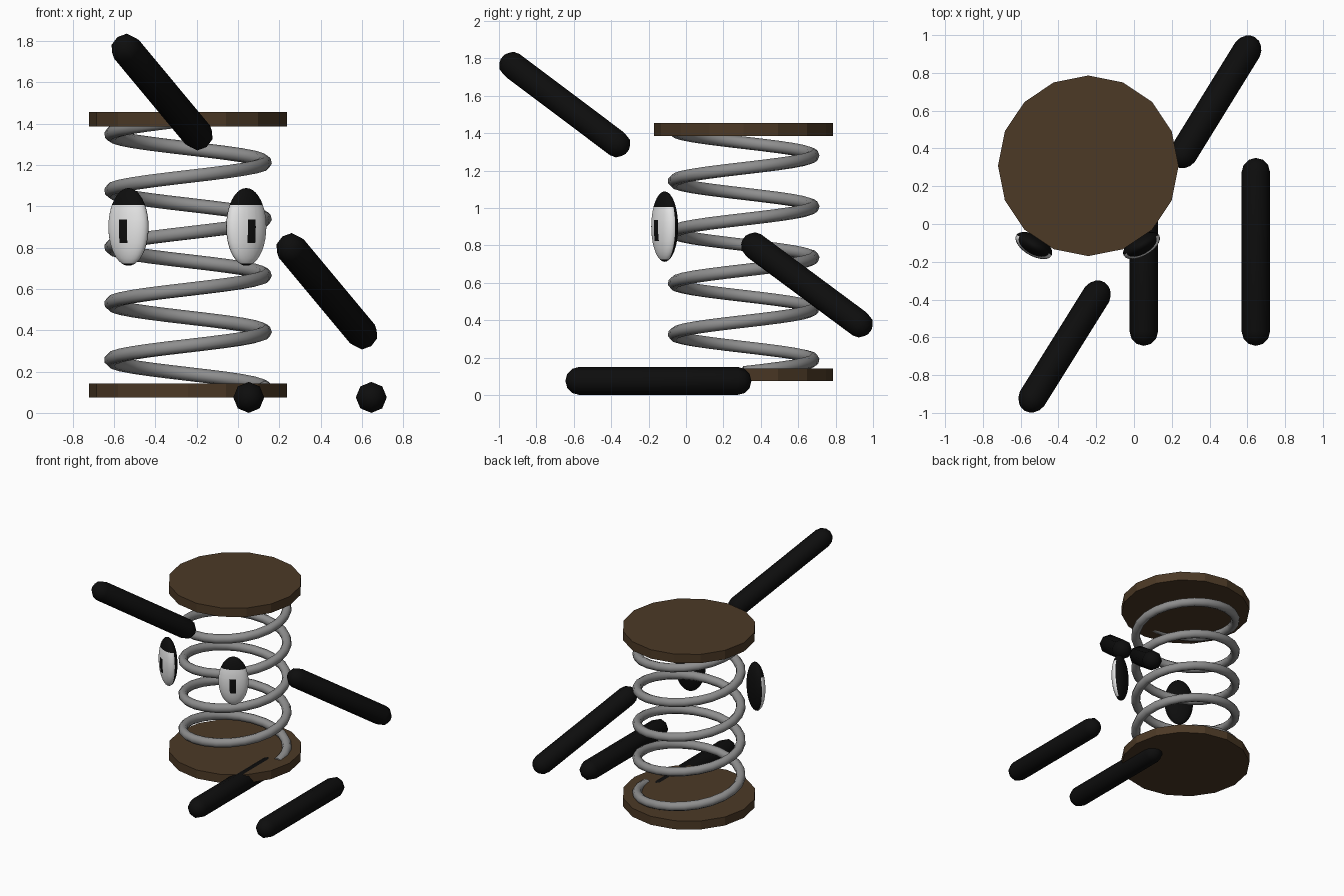
import bpy, bmesh, math
from mathutils import Vector, Matrix

if "Cube" in bpy.data.objects:
    bpy.data.objects.remove(bpy.data.objects["Cube"])


def material(name, rgb):
    m = bpy.data.materials.new(name)
    m.diffuse_color = (*rgb, 1)
    m.use_nodes = True
    m.node_tree.nodes["Principled BSDF"].inputs["Base Color"].default_value = m.diffuse_color
    return m


BROWN = material("brown wood", (0.072, 0.041, 0.019))
STEEL = material("grey steel", (0.27, 0.27, 0.27))
BLACK = material("black", (0.004, 0.004, 0.004))
WHITE = material("white", (0.80, 0.80, 0.80))

CX, CY = -0.242, 0.308      # axis of the spring body


def add_object(name, bm, mats, smooth=None):
    me = bpy.data.meshes.new(name)
    bm.to_mesh(me)
    bm.free()
    for m in mats:
        me.materials.append(m)
    ob = bpy.data.objects.new(name, me)
    bpy.context.collection.objects.link(ob)
    if smooth:
        bpy.ops.object.select_all(action='DESELECT')
        ob.select_set(True)
        bpy.context.view_layer.objects.active = ob
        bpy.ops.object.shade_smooth_by_angle(angle=math.radians(smooth))
    return ob


# End plates: sixteen-sided discs
def plate(name, z0, z1):
    bm = bmesh.new()
    bmesh.ops.create_cone(bm, cap_ends=True, segments=16, radius1=0.478, radius2=0.478,
                          depth=z1 - z0,
                          matrix=Matrix.Translation((CX, CY, (z0 + z1) / 2)))
    add_object(name, bm, [BROWN])


plate("bottom_plate", 0.075, 0.142)
plate("top_plate", 1.385, 1.455)


# Coil spring: round wire swept along a helix
def spring(turns=4.75, steps=24, radius=0.372, pitch=0.273, z0=0.12):
    cu = bpy.data.curves.new("spring", 'CURVE')
    cu.dimensions = '3D'
    cu.bevel_depth = 0.034
    cu.bevel_resolution = 2
    cu.use_fill_caps = True
    n = int(turns * steps) + 1
    sp = cu.splines.new('POLY')
    sp.points.add(n - 1)
    for i, p in enumerate(sp.points):
        a = math.tau * i / steps
        p.co = (CX + radius * math.cos(a), CY + radius * math.sin(a),
                z0 + pitch * i / steps, 1)
    cu.materials.append(STEEL)
    ob = bpy.data.objects.new("spring", cu)
    bpy.context.collection.objects.link(ob)
    bpy.ops.object.select_all(action='DESELECT')
    ob.select_set(True)
    bpy.context.view_layer.objects.active = ob
    bpy.ops.object.convert(target='MESH')
    bpy.ops.object.shade_smooth_by_angle(angle=math.radians(50))


spring()


# Limbs: eight-sided capsules between two cap centres
def limb(name, a, b, r=0.075):
    a, b = Vector(a), Vector(b)
    d = b - a
    bm = bmesh.new()
    bmesh.ops.create_uvsphere(bm, u_segments=8, v_segments=6, radius=r)
    # split the equator so the halves can be pulled apart
    middle = [e for e in bm.edges if all(abs(v.co.z) < 1e-5 for v in e.verts)]
    bmesh.ops.split_edges(bm, edges=middle)
    for f in bm.faces:
        f.tag = f.calc_center_median().z > 0
    for v in {v for f in bm.faces if f.tag for v in f.verts}:
        v.co.z += d.length
    rims = [e for e in bm.edges if e.is_boundary]
    bmesh.ops.bridge_loops(bm, edges=rims)
    bmesh.ops.recalc_face_normals(bm, faces=bm.faces)
    turn = d.to_track_quat('Z', 'Y').to_matrix().to_4x4()
    bm.transform(Matrix.Translation(a) @ turn)
    add_object(name, bm, [BLACK], 50)


limb("left_arm", (-0.54, -0.925, 1.76), (-0.195, -0.372, 1.345))
limb("right_arm", (0.258, 0.368, 0.795), (0.602, 0.925, 0.382))
limb("left_leg", (0.052, -0.57, 0.075), (0.052, 0.275, 0.075))
limb("right_leg", (0.645, -0.57, 0.075), (0.645, 0.275, 0.075))


# Eyes: flattened ellipsoids with black back, lid and pupil cut into the surface
def eye(name, x, yaw):
    bm = bmesh.new()
    bmesh.ops.create_uvsphere(bm, u_segments=32, v_segments=20, radius=1)
    bm.transform(Matrix.Diagonal((0.108, 0.055, 0.188, 1)))
    lid, foot, p_top, p_low, p_side = 0.105, -0.176, 0.035, -0.077, 0.022
    cuts = [((0, 0, z), (0, 0, 1)) for z in (lid, foot, p_top, p_low)]
    cuts += [((s * p_side, 0, 0), (1, 0, 0)) for s in (-1, 1)]
    cuts.append(((0, 0.003, 0), (0, 1, 0)))
    for co, no in cuts:
        bmesh.ops.bisect_plane(bm, geom=bm.verts[:] + bm.edges[:] + bm.faces[:],
                               plane_co=co, plane_no=no, dist=1e-5)
    for f in bm.faces:
        c = f.calc_center_median()
        pupil = abs(c.x) < p_side and p_low < c.z < p_top
        white = c.y < 0.003 and foot < c.z < lid and not pupil
        f.material_index = 1 if white else 0
    bm.transform(Matrix.Translation((x, -0.114, 0.9)) @ Matrix.Rotation(yaw, 4, 'Z'))
    add_object(name, bm, [BLACK, WHITE], 60)


eye("left_eye", -0.53, math.radians(-30))
eye("right_eye", 0.04, math.radians(30))
